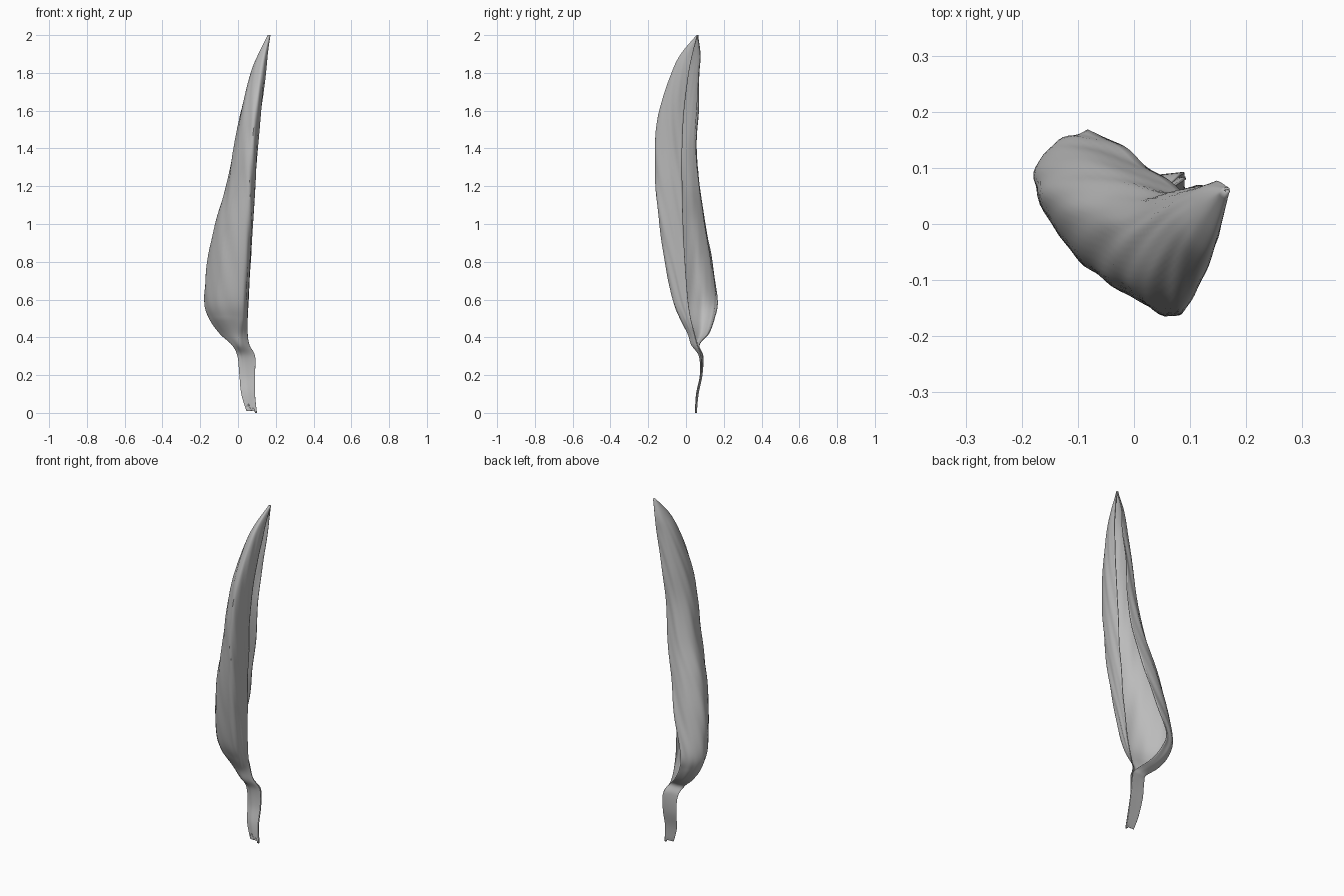
import bpy
import bmesh
import math
from mathutils import Vector

if "Cube" in bpy.data.objects:
    bpy.data.objects.remove(bpy.data.objects["Cube"])

# Cross-sections in hundredths: height, back lip, left bulge, front nose, right lip
SECTIONS = [
    (0, (10, 5.5), (5, 5), (7, 5), (10, 5)),
    (10, (9, 6.5), (2, 6), (5, 5.5), (9, 6)),
    (20, (9, 8.5), (1, 8), (4, 7.5), (9, 8)),
    (30, (8.5, 9), (0, 8), (3, 7), (9, 8)),
    (36, (5, 7), (-3, 6), (1, 3), (6, 6)),
    (42, (-1, 12), (-9.5, 8), (0, 1), (5, 4.5)),
    (50, (-6, 15), (-15, 8), (1, -3), (5, 2.5)),
    (60, (-8, 16.6), (-17.5, 7), (1.5, -7), (5.5, 1)),
    (80, (-2, 13.7), (-16, 5), (3, -11), (6.5, -0.5)),
    (100, (2.5, 10), (-12, 3), (4.5, -14), (7.5, -1.5)),
    (120, (7, 7), (-6, 1), (5.8, -15.8), (8.5, -2)),
    (140, (9, 5.5), (-2, -1), (7.2, -16.3), (9.5, -2)),
    (160, (11, 6.5), (2, -1), (9.3, -14), (11.5, -1)),
    (180, (14, 7), (7, 1), (12.2, -7.5), (14.5, 1.5)),
    (190, (15, 7.5), (11, 3), (14, -2.5), (15.5, 3.5)),
    (200, (17, 6.2), (16, 6), (16.5, 5.8), (17, 6)),
]
BULGES = (0.2, 0.18, 0.12)  # roundness of the back, left front and right walls
ACROSS, ALONG = 8, 8


def spline(points, steps):
    """Smooth curve passing through every point."""
    ends = [points[0] * 2 - points[1]] + points + [points[-1] * 2 - points[-2]]
    out = []
    for a, b, c, d in zip(ends, ends[1:], ends[2:], ends[3:]):
        for i in range(steps):
            t = i / steps
            out.append(b + (c - a) * (t / 2)
                       + (a * 2 - b * 5 + c * 4 - d) * (t * t / 2)
                       + (b * 3 - a - c * 3 + d) * (t ** 3 / 2))
    return out + [points[-1]]


def rounded(row):
    """Add an outward midpoint to each wall; the stalk stays flat."""
    puff = max(0, min(1, (row[0].z - 0.3) * 5))
    out = [row[0]]
    for a, b, bulge in zip(row, row[1:], BULGES):
        d = b - a
        out += [(a + b) / 2 + Vector((d.y, -d.x, 0)) * bulge * puff, b]
    return out


def make_material(name, colour):
    mat = bpy.data.materials.new(name)
    mat.use_nodes = True
    mat.diffuse_color = colour
    shader = mat.node_tree.nodes["Principled BSDF"]
    shader.inputs["Base Color"].default_value = colour
    shader.inputs["Roughness"].default_value = 0.8
    return mat


# Four guide curves running from stalk to tip
guides = []
for k in range(1, 5):
    pts = [Vector((s[k][0], s[k][1], s[0])) / 100 for s in SECTIONS]
    guides.append(spline(pts, ALONG))

# Curled blade lofted across the guides
bm = bmesh.new()
rings = []
for row in zip(*guides):
    ring = spline(rounded(row), ACROSS)
    rings.append([bm.verts.new(p) for p in ring])
for low, high in zip(rings, rings[1:]):
    for i in range(len(low) - 1):
        bm.faces.new((low[i], low[i + 1], high[i + 1], high[i]))

# Ragged torn foot of the stalk
for v in rings[0]:
    v.co.z = max(0, (0.1 - v.co.x) * 0.8 + 0.012 * math.sin(v.co.x * 250))
rings[0][-1].co.z = 0

# Fine slanting veins on the blade, fading at both ends
bm.normal_update()
for ring in rings:
    for i, v in enumerate(ring):
        z = v.co.z
        fade = max(0, min(1, (z - 0.4) * 5, (1.9 - z) * 5))
        wave = math.sin(i * 1.3 + z * 24) + math.sin(i * 0.8 + z * 17)
        v.co += v.normal * (0.0012 * fade * wave)

mesh = bpy.data.meshes.new("curled_leaf")
bm.to_mesh(mesh)
bm.free()
leaf = bpy.data.objects.new("curled_leaf", mesh)
bpy.context.collection.objects.link(leaf)
mesh.materials.append(make_material("dry_grey", (0.5, 0.5, 0.5, 1)))

# Thin leaf thickness
solid = leaf.modifiers.new("thickness", "SOLIDIFY")
solid.thickness = 0.004
solid.offset = 0

bpy.context.view_layer.objects.active = leaf
leaf.select_set(True)
bpy.ops.object.shade_smooth_by_angle(angle=math.radians(40))
